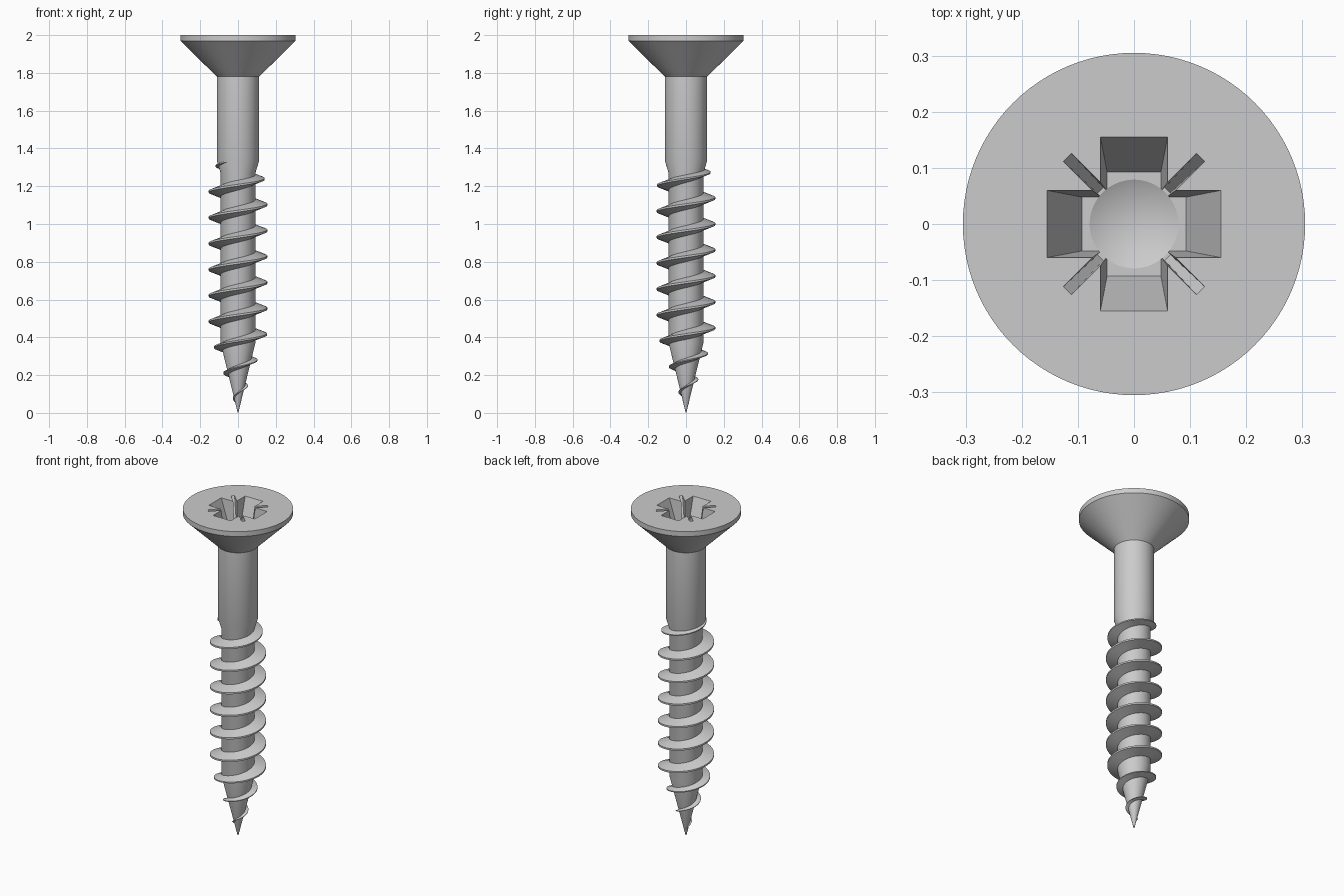
import bpy, bmesh
from math import pi, sin, cos, radians
from mathutils import Matrix

if "Cube" in bpy.data.objects:
    bpy.data.objects.remove(bpy.data.objects["Cube"])

SEG = 96
PITCH = 0.1375


def make_object(name, bm):
    bmesh.ops.recalc_face_normals(bm, faces=bm.faces[:])
    mesh = bpy.data.meshes.new(name)
    bm.to_mesh(mesh)
    bm.free()
    obj = bpy.data.objects.new(name, mesh)
    bpy.context.collection.objects.link(obj)
    return obj


def activate(obj):
    bpy.ops.object.select_all(action='DESELECT')
    obj.select_set(True)
    bpy.context.view_layer.objects.active = obj


def lathe(name, profile):
    """Closed revolved body; first and last profile points lie on the axis."""
    bm = bmesh.new()
    first = bm.verts.new((0, 0, profile[0][1]))
    last = bm.verts.new((0, 0, profile[-1][1]))
    rings = [[bm.verts.new((r * cos(2 * pi * i / SEG), r * sin(2 * pi * i / SEG), z))
              for i in range(SEG)] for r, z in profile[1:-1]]
    for i in range(SEG):
        j = (i + 1) % SEG
        bm.faces.new((first, rings[0][j], rings[0][i]))
        for a, b in zip(rings, rings[1:]):
            bm.faces.new((a[i], a[j], b[j], b[i]))
    if profile[-1][1] == profile[-2][1]:      # flat end: a single face
        bm.faces.new(rings[-1])
        bm.verts.remove(last)
    else:
        for i in range(SEG):
            bm.faces.new((rings[-1][i], rings[-1][(i + 1) % SEG], last))
    return make_object(name, bm)


def tapered_box(name, top, bottom, z_top, z_bottom, angle):
    """Wedge with half sizes given at both ends, turned about z."""
    bm = bmesh.new()
    rings = [[bm.verts.new((sx * hx, sy * hy, z))
              for sx, sy in ((-1, -1), (1, -1), (1, 1), (-1, 1))]
             for (hx, hy), z in ((bottom, z_bottom), (top, z_top))]
    bm.faces.new(rings[0][::-1])
    bm.faces.new(rings[1])
    for i in range(4):
        j = (i + 1) % 4
        bm.faces.new((rings[0][i], rings[0][j], rings[1][j], rings[1][i]))
    bm.transform(Matrix.Rotation(radians(angle), 4, 'Z'))
    return make_object(name, bm)


def cut(body, cutter):
    cutter.hide_render = True
    activate(body)
    mod = body.modifiers.new("recess", 'BOOLEAN')
    mod.operation = 'DIFFERENCE'
    mod.solver = 'EXACT'
    mod.object = cutter
    bpy.ops.object.modifier_apply(modifier=mod.name)
    bpy.data.objects.remove(cutter, do_unlink=True)


# Tip, core, shank and countersunk head as one revolved body
body = lathe("screw_body", [
    (0, 0), (0.004, 0.01), (0.092, 0.37), (0.092, 1.27), (0.112, 1.335),
    (0.112, 1.78), (0.305, 1.97), (0.305, 2.0), (0, 2.0)])

# Cross recess, diagonal slots and the drilled centre
FLOOR = 1.84
for angle in (0, 90):
    cut(body, tapered_box("cross_cutter", (0.163, 0.0615), (0.093, 0.048),
                          2.02, FLOOR, angle))
for angle in (45, 135):
    cut(body, tapered_box("slot_cutter", (0.178, 0.0105), (0.085, 0.007),
                          2.02, FLOOR + 0.001, angle))
cut(body, lathe("centre_cutter", [(0, 1.80), (0.079, FLOOR - 0.001),
                                  (0.079, 2.03), (0, 2.03)]))


# Right-handed thread, fading out at the tip and under the shank
def core_radius(z):
    return min(0.092, 0.004 + (z - 0.01) * 0.2444)


def crest_radius(z):
    return max(core_radius(z) + 0.003, min(0.155, 0.37 * z, 0.155 - (z - 1.2) * 0.34))


bm = bmesh.new()
z0, z1, per_turn = 0.05, 1.335, 72
steps = int((z1 - z0) / PITCH * per_turn)
sections = []
for k in range(steps + 1):
    z = z0 + k * PITCH / per_turn
    a = 2 * pi * (z - 1.24) / PITCH
    core, crest = core_radius(z), crest_radius(z)
    scale = max(0.15, min(1, (crest - core) / 0.063))
    if z > 1.2:
        scale = max(scale, 0.6)
    root, edge, inner = 0.031 * scale, 0.005 * scale, core * 0.88
    sections.append([bm.verts.new((r * cos(a), r * sin(a), z + dz)) for r, dz in
                     ((inner, -root), (crest, -edge), (crest, edge), (inner, root))])
for s, t in zip(sections, sections[1:]):
    for i in range(4):
        j = (i + 1) % 4
        bm.faces.new((s[i], s[j], t[j], t[i]))
bm.faces.new(sections[0][::-1])
bm.faces.new(sections[-1])
thread = make_object("thread", bm)

for obj in (body, thread):
    activate(obj)
    bpy.ops.object.shade_smooth_by_angle(angle=radians(25))
